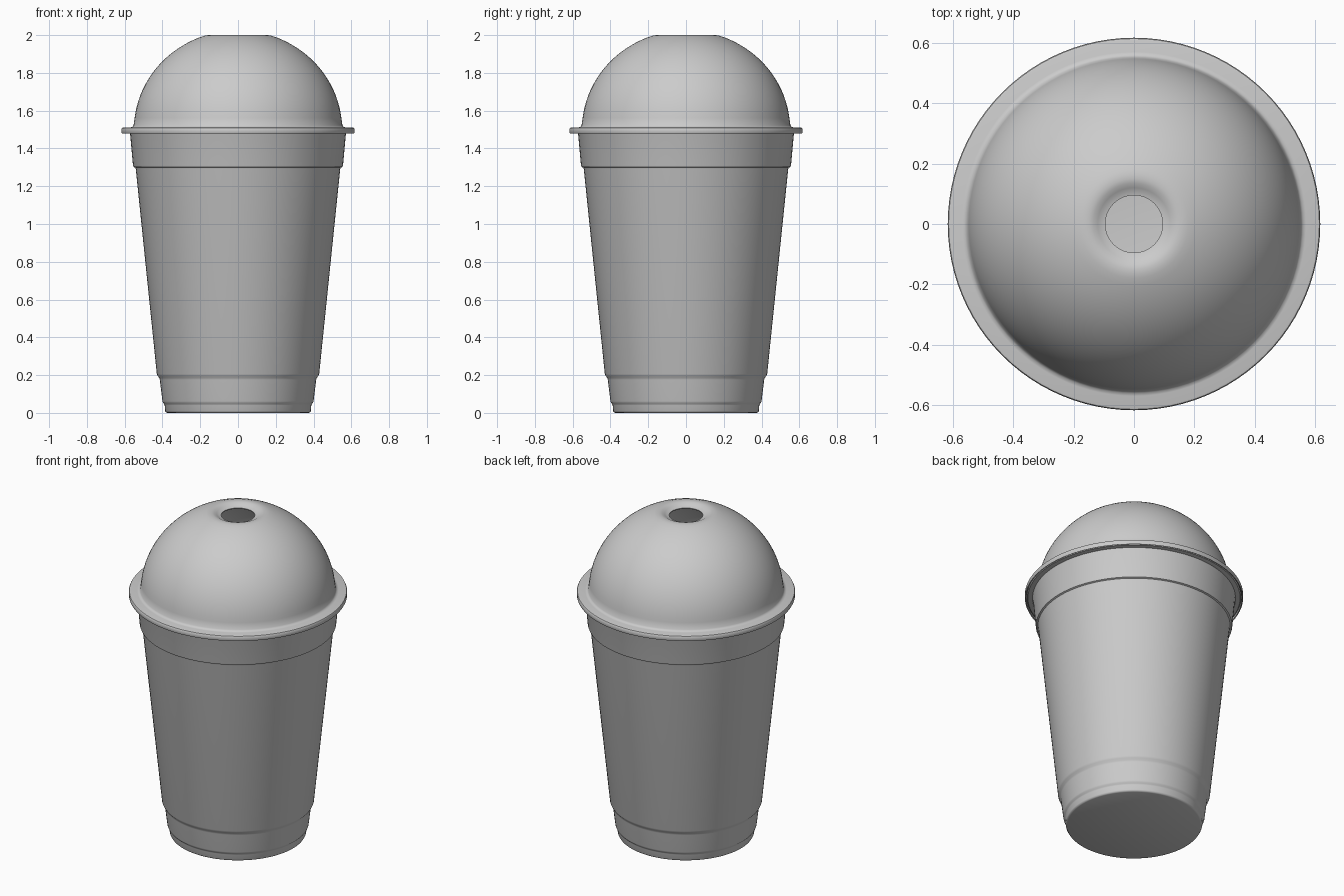
import bpy
import bmesh
from math import sin, cos, pi, radians

if "Cube" in bpy.data.objects:
    bpy.data.objects.remove(bpy.data.objects["Cube"])

SEGMENTS = 96
WALL = 0.006


def lathe(name, profile):
    """Revolve (radius, z) points about z, listed bottom-up so normals face out."""
    bm = bmesh.new()
    rings = []
    for r, z in profile:
        if r == 0:
            rings.append([bm.verts.new((0, 0, z))] * SEGMENTS)
        else:
            rings.append([bm.verts.new((r * cos(2 * pi * i / SEGMENTS),
                                        r * sin(2 * pi * i / SEGMENTS), z))
                          for i in range(SEGMENTS)])
    for low, high in zip(rings, rings[1:]):
        for i in range(SEGMENTS):
            j = (i + 1) % SEGMENTS
            quad = (low[i], low[j], high[j], high[i])
            bm.faces.new(list(dict.fromkeys(quad)))
    mesh = bpy.data.meshes.new(name)
    bm.to_mesh(mesh)
    bm.free()
    obj = bpy.data.objects.new(name, mesh)
    bpy.context.collection.objects.link(obj)

    # Thin plastic wall, grown inward
    bpy.ops.object.select_all(action='DESELECT')
    obj.select_set(True)
    bpy.context.view_layer.objects.active = obj
    wall = obj.modifiers.new("wall", 'SOLIDIFY')
    wall.thickness = WALL
    wall.offset = -1
    bpy.ops.object.modifier_apply(modifier=wall.name)
    bpy.ops.object.shade_smooth_by_angle(angle=radians(40))
    return obj


# Tapered cup: flat base, stepped foot, long wall, stepped collar, rolled rim
lathe("cup", [
    (0, 0.0), (0.375, 0.0), (0.382, 0.003), (0.386, 0.010),
    (0.388, 0.040), (0.391, 0.047), (0.397, 0.053), (0.400, 0.062),
    (0.414, 0.175), (0.417, 0.185), (0.425, 0.195), (0.430, 0.207),
    (0.541, 1.290), (0.544, 1.298), (0.553, 1.302), (0.556, 1.310),
    (0.571, 1.475), (0.574, 1.482), (0.600, 1.484), (0.606, 1.490),
    (0.604, 1.498), (0.596, 1.501), (0.572, 1.501),
])

# Dome lid: skirt and flange, rounded dome, dished straw hole
flange = [(0.615, 1.480), (0.617, 1.484), (0.617, 1.504), (0.614, 1.509),
          (0.608, 1.511), (0.570, 1.511), (0.560, 1.514), (0.553, 1.522)]
dome = []
for k in range(25):
    a = radians(4 + k * (71 - 4) / 24)
    dome.append((0.551 * cos(a), 1.500 + 0.525 * sin(a)))
hole = [(0.165, 1.999), (0.150, 2.0), (0.135, 1.997), (0.120, 1.989),
        (0.108, 1.982), (0.095, 1.979)]
lathe("dome_lid", flange + dome[1:] + hole)
